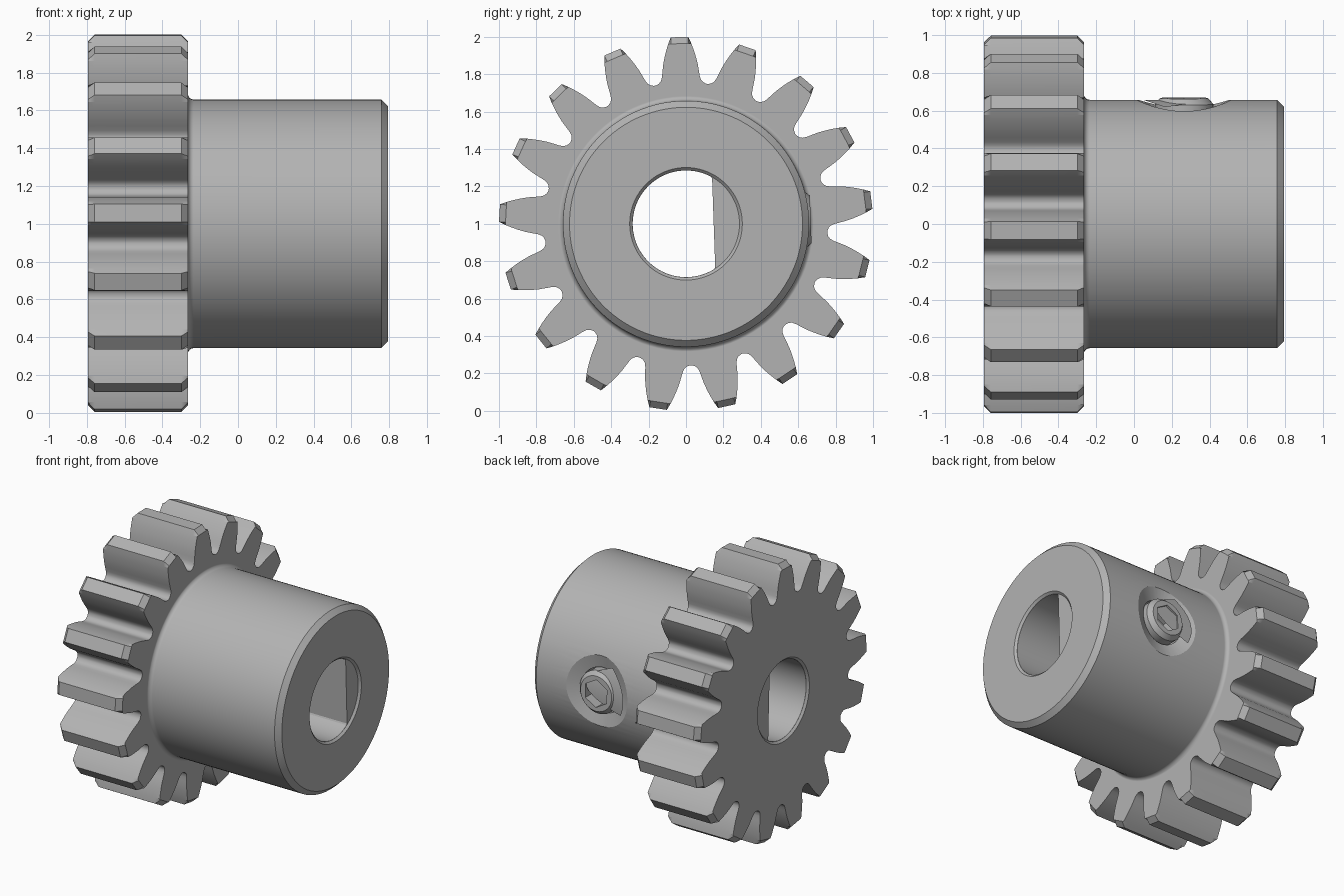
import bpy
import bmesh
from math import sin, cos, asin, sqrt, radians, tau
from mathutils import Matrix, Vector

if "Cube" in bpy.data.objects:
    bpy.data.objects.remove(bpy.data.objects["Cube"])

END = 0.793          # half length along x
FACE = -0.265        # inner face of the toothed wheel
HUB_R, BORE_R = 0.658, 0.285
SCREW_X = 0.265
TEETH, SEG = 17, 96
PLACE = Matrix.Translation((0, 0, 1)) @ Matrix.Rotation(radians(2), 4, "X")

steel = bpy.data.materials.new("steel grey")
steel.use_nodes = True
steel.diffuse_color = (0.45, 0.45, 0.45, 1)
steel.node_tree.nodes["Principled BSDF"].inputs["Base Color"].default_value = (0.45, 0.45, 0.45, 1)


def loft(name, rings):
    """Skin a row of equal rings and cap both ends."""
    bm = bmesh.new()
    rows = [[bm.verts.new(PLACE @ Vector(p)) for p in ring] for ring in rings]
    for a, b in zip(rows, rows[1:]):
        for i in range(len(a)):
            j = (i + 1) % len(a)
            bm.faces.new((a[i], a[j], b[j], b[i]))
    bm.faces.new(rows[0][::-1])
    bm.faces.new(rows[-1])
    bmesh.ops.remove_doubles(bm, verts=bm.verts, dist=1e-5)
    bmesh.ops.recalc_face_normals(bm, faces=bm.faces)
    mesh = bpy.data.meshes.new(name)
    bm.to_mesh(mesh)
    bm.free()
    mesh.materials.append(steel)
    obj = bpy.data.objects.new(name, mesh)
    bpy.context.collection.objects.link(obj)
    return obj


def x_ring(x, r, seg=SEG, y_max=9):
    return [(x, min(r * cos(tau * i / seg), y_max), r * sin(tau * i / seg)) for i in range(seg)]


def y_ring(y, r, seg=48):
    return [(SCREW_X + r * sin(tau * i / seg), y, r * cos(tau * i / seg)) for i in range(seg)]


def sunk_ring(r, lift, seg=48):
    """Ring around the screw axis that follows the hub surface."""
    return [(x, sqrt(HUB_R ** 2 - z * z) + lift, z) for x, y, z in y_ring(0, r, seg)]


def combine(obj, other, operation):
    mod = obj.modifiers.new(operation, "BOOLEAN")
    mod.operation, mod.object, mod.solver = operation, other, "EXACT"
    bpy.context.view_layer.objects.active = obj
    bpy.ops.object.modifier_apply(modifier=mod.name)
    bpy.data.objects.remove(other)


def finish(obj):
    bpy.ops.object.select_all(action="DESELECT")
    obj.select_set(True)
    bpy.context.view_layer.objects.active = obj
    bpy.ops.object.shade_smooth_by_angle(angle=radians(28))
    mod = obj.modifiers.new("even_normals", "WEIGHTED_NORMAL")
    mod.keep_sharp = True


# Toothed wheel: one flank as (radius, half width), mirrored and repeated
flank = [(0.757, 0.133), (0.763, 0.118), (0.775, 0.107), (0.795, 0.101), (0.825, 0.097),
         (0.86, 0.092), (0.895, 0.084), (0.93, 0.074), (0.965, 0.062), (1.0, 0.047)]
tooth = [(r, -asin(w / r)) for r, w in flank] + [(r, asin(w / r)) for r, w in flank[::-1]]
outline = [(r, a + tau * k / TEETH) for k in range(TEETH) for r, a in tooth]


def gear_ring(x, r_max):
    return [(x, -min(r, r_max) * sin(a), min(r, r_max) * cos(a)) for r, a in outline]


CH = 0.035
gear = loft("pinion_gear", [gear_ring(-END, 1 - CH), gear_ring(CH - END, 1),
                            gear_ring(FACE - CH, 1), gear_ring(FACE, 1 - CH)])

# Hub with a small fillet at the wheel and a chamfered outer end
fillet = [(FACE + 0.03 * (1 - cos(radians(t))), HUB_R + 0.03 * (1 - sin(radians(t))))
          for t in (10, 30, 50, 70, 90)]
profile = [(FACE - 0.1, HUB_R + 0.025), (FACE, fillet[0][1])] + fillet[1:]
profile += [(END - CH, HUB_R), (END, HUB_R - CH)]
combine(gear, loft("hub", [x_ring(x, r) for x, r in profile]), "UNION")

# Bore with a flat along one side and chamfered mouths
combine(gear, loft("bore", [x_ring(x, BORE_R, y_max=0.148) for x in (-1, 1)]), "DIFFERENCE")
for side in (-1, 1):
    mouth = [x_ring(side * (END + d), BORE_R + 0.016 + d) for d in (-0.015, 0.015)]
    combine(gear, loft("bore_mouth", mouth), "DIFFERENCE")

# Countersunk hole for the set screw
hole = [sunk_ring(0.3, 0.03), sunk_ring(0.163, -0.05), y_ring(0.4, 0.163)]
combine(gear, loft("screw_hole", hole), "DIFFERENCE")
finish(gear)

# Set screw with a hexagonal socket
screw = loft("set_screw", [y_ring(0.36, 0.155), y_ring(0.635, 0.155), y_ring(0.667, 0.127)])
combine(screw, loft("hex_socket", [y_ring(0.52, 0.1, 6), y_ring(0.8, 0.1, 6)]), "DIFFERENCE")
finish(screw)
